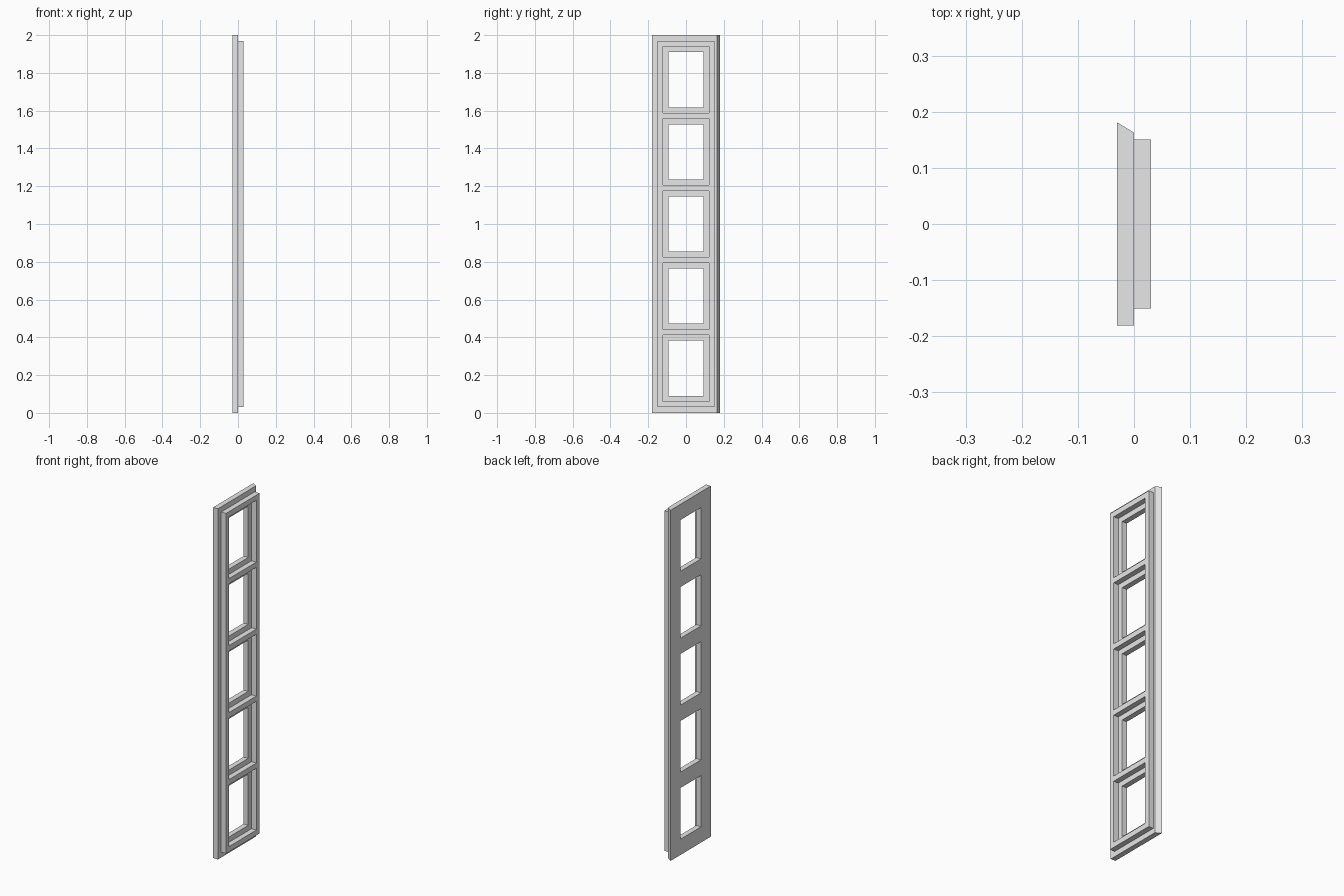
import bpy
import bmesh

cube = bpy.data.objects.get("Cube")
if cube:
    bpy.data.objects.remove(cube, do_unlink=True)

grey = bpy.data.materials.new("plain_grey")
grey.use_nodes = True
grey.diffuse_color = (0.8, 0.8, 0.8, 1)
grey.node_tree.nodes["Principled BSDF"].inputs["Base Color"].default_value = (0.8, 0.8, 0.8, 1)

PANES = 5
HEIGHT = 2.0
STEP = 0.03          # thickness of each layer and width of the frame bars
PITCH = (HEIGHT - 3 * STEP) / PANES


def ladder(name, half_width, half_opening, bottom, margin, x0, x1, chamfer=0.0):
    """Upright slab from x0 to x1 with a column of rectangular openings."""
    ys = [-half_width, -half_opening, half_opening, half_width]
    zs = [bottom]
    for i in range(PANES):
        base = STEP + i * PITCH
        zs += [base + margin, base + PITCH + STEP - margin]
    zs.append(HEIGHT - bottom)

    bm = bmesh.new()
    grid = [[bm.verts.new((x0, y, z)) for y in ys] for z in zs]
    for r in range(len(zs) - 1):
        for c in range(len(ys) - 1):
            if r % 2 == 1 and c == 1:
                continue  # opening
            bm.faces.new((grid[r][c], grid[r][c + 1], grid[r + 1][c + 1], grid[r + 1][c]))

    # Give the sheet its thickness, keeping the back sheet in place
    result = bmesh.ops.extrude_face_region(bm, geom=bm.faces[:], use_keep_orig=True)
    for v in result["geom"]:
        if isinstance(v, bmesh.types.BMVert):
            v.co.x = x1
            if v.co.y > half_width - 0.001:
                v.co.y -= chamfer  # slanted long edge
    bmesh.ops.recalc_face_normals(bm, faces=bm.faces[:])

    mesh = bpy.data.meshes.new(name)
    bm.to_mesh(mesh)
    bm.free()
    mesh.materials.append(grey)
    obj = bpy.data.objects.new(name, mesh)
    bpy.context.collection.objects.link(obj)
    return obj


# Backing panel with one slanted long edge, and the raised glazing frame on it
ladder("backing_panel", 0.181, 0.092, 0.0, 2 * STEP, -STEP, 0.0, chamfer=0.018)
ladder("raised_frame", 0.151, 0.122, STEP, STEP, 0.0, STEP)
